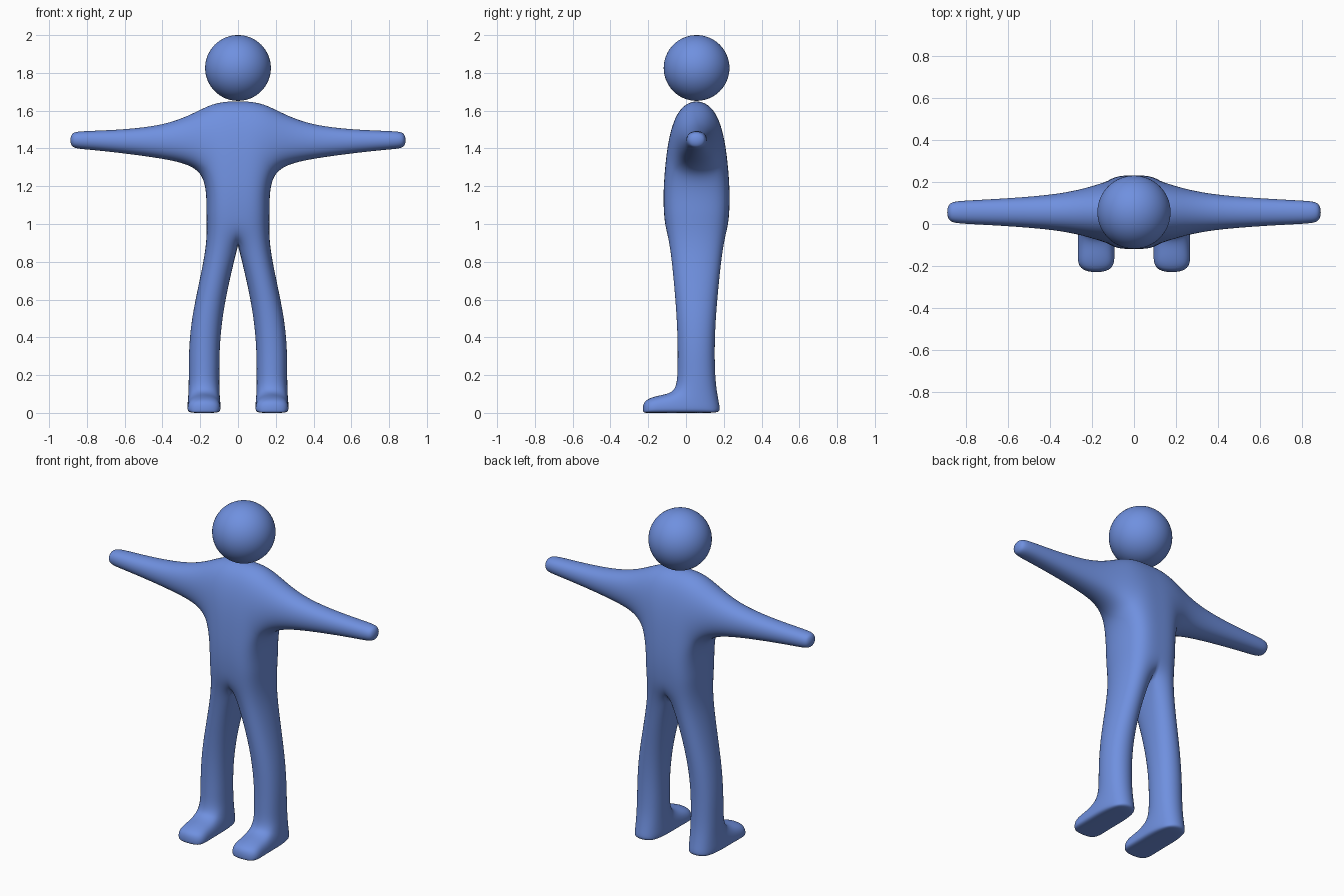
import bpy, bmesh

if "Cube" in bpy.data.objects:
    bpy.data.objects.remove(bpy.data.objects["Cube"])

YC = 0.056  # depth of the body's centre line

blue = bpy.data.materials.new("soft blue")
blue.diffuse_color = (0.16, 0.28, 0.74, 1)
blue.use_nodes = True
blue.node_tree.nodes["Principled BSDF"].inputs["Base Color"].default_value = blue.diffuse_color

bm = bmesh.new()


def ring(points):
    return [bm.verts.new(p) for p in points]


def level(x0, x1, y0, y1, z):
    """Horizontal four-point ring: inner front, outer front, outer back, inner back."""
    return ring([(x0, y0, z), (x1, y0, z), (x1, y1, z), (x0, y1, z)])


def bridge(a, b, skip=()):
    """Join two rings with quads, leaving out the sides in skip."""
    for i in range(4):
        if i not in skip:
            j = (i + 1) % 4
            bm.faces.new((a[i], a[j], b[j], b[i]))


# torso half, open on the centre plane (side 3 is the inner side)
top, chest, waist, crotch = [
    level(0, x, YC - d, YC + d, z) for x, d, z in (
        (0.14, 0.12, 1.665), (0.17, 0.175, 1.27),
        (0.177, 0.177, 1.05), (0.165, 0.15, 0.88))]
bm.faces.new(top)
bridge(top, chest, skip=(1, 3))
bridge(chest, waist, skip=(3,))
bridge(waist, crotch, skip=(3,))

# arm, drawn out of the open shoulder side
prev = [top[1], top[2], chest[2], chest[1]]
for x, z, dy, dz in ((0.35, 1.428, 0.086, 0.09),
                     (0.82, 1.445, 0.059, 0.05),
                     (0.893, 1.444, 0.054, 0.049)):
    cur = ring([(x, YC - dy, z + dz), (x, YC + dy, z + dz),
                (x, YC + dy, z - dz), (x, YC - dy, z - dz)])
    bridge(prev, cur)
    prev = cur
bm.faces.new(prev)

# leg
knee = level(0.088, 0.265, -0.052, 0.160, 0.48)
shin = level(0.092, 0.268, -0.052, 0.160, 0.22)
ankle = level(0.092, 0.268, -0.060, 0.172, 0.11)
sole = level(0.092, 0.268, -0.060, 0.195, 0.0)
bridge(crotch, knee)
bridge(knee, shin)
bridge(shin, ankle)
bridge(ankle, sole, skip=(0,))
bm.faces.new(sole)

# foot, drawn out of the open front of the ankle
prev = [ankle[0], ankle[1], sole[1], sole[0]]
for y, h in ((-0.14, 0.098), (-0.233, 0.07)):
    cur = ring([(0.092, y, h), (0.268, y, h), (0.268, y, 0), (0.092, y, 0)])
    bridge(prev, cur)
    prev = cur
bm.faces.new(prev)

bmesh.ops.recalc_face_normals(bm, faces=bm.faces[:])

# firmer edge around the underside of the foot
crease = bm.edges.layers.float.new("crease_edge")
for e in bm.edges:
    if all(abs(v.co.z) < 1e-4 for v in e.verts):
        if any(f.calc_center_median().z > 0.01 for f in e.link_faces):
            e[crease] = 0.4

for f in bm.faces:
    f.smooth = True
mesh = bpy.data.meshes.new("body")
bm.to_mesh(mesh)
bm.free()
body = bpy.data.objects.new("body", mesh)
bpy.context.collection.objects.link(body)
mesh.materials.append(blue)

# each half is smoothed on its own, then mirrored
sub = body.modifiers.new("smooth", 'SUBSURF')
sub.levels = sub.render_levels = 4
mir = body.modifiers.new("mirror", 'MIRROR')
mir.use_axis[0] = True

# head
bpy.ops.mesh.primitive_uv_sphere_add(segments=64, ring_count=32, radius=0.174,
                                     location=(0, YC, 1.826))
head = bpy.context.object
head.name = "head"
bpy.ops.object.shade_smooth()
head.data.materials.append(blue)
